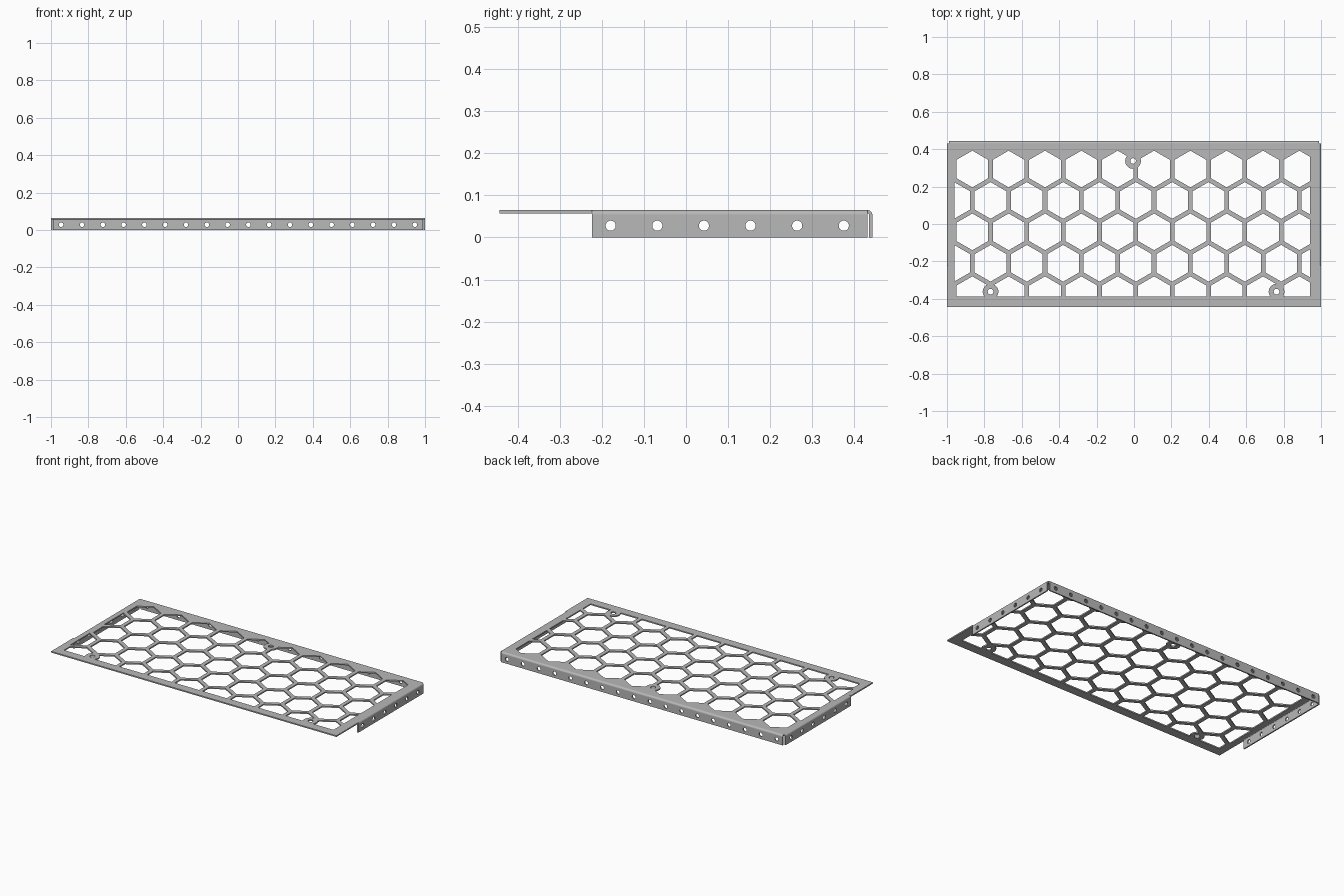
import bpy, bmesh, math
from mathutils import Matrix, Vector

cube = bpy.data.objects.get("Cube")
if cube:
    bpy.data.objects.remove(cube, do_unlink=True)

TOP, T, R = 0.065, 0.008, 0.012        # sheet top, thickness, bend radius
HX, HY = 1.0, 0.443                    # half sizes
SIDE_FRONT = -0.223                    # where the side flanges begin
PITCH, ROW = 0.1943, 0.168             # honeycomb spacing
BOSSES = [(-0.005, 0.337), (-0.767, -0.362), (0.762, -0.362)]

steel = bpy.data.materials.new("grey steel")
steel.use_nodes = True
steel.diffuse_color = (0.48, 0.48, 0.48, 1)
steel.node_tree.nodes["Principled BSDF"].inputs["Base Color"].default_value = (0.48, 0.48, 0.48, 1)


def finish(name, bm):
    bmesh.ops.recalc_face_normals(bm, faces=bm.faces)
    mesh = bpy.data.meshes.new(name)
    bm.to_mesh(mesh)
    bm.free()
    mesh.materials.append(steel)
    obj = bpy.data.objects.new(name, mesh)
    bpy.context.collection.objects.link(obj)
    return obj


def add_prism(bm, points, direction):
    """Extrude a closed loop of points along a direction."""
    face = bm.faces.new([bm.verts.new(p) for p in points])
    out = bmesh.ops.extrude_face_region(bm, geom=[face], use_keep_orig=True)
    moved = [g for g in out["geom"] if isinstance(g, bmesh.types.BMVert)]
    bmesh.ops.translate(bm, verts=moved, vec=direction)


def add_cylinders(name, centres, radius, axis="Z", depth=0.1):
    """One cutter object made of many equal cylinders."""
    turn = {"X": Matrix.Rotation(math.pi / 2, 4, "Y"),
            "Y": Matrix.Rotation(math.pi / 2, 4, "X"),
            "Z": Matrix.Identity(4)}[axis]
    bm = bmesh.new()
    for c in centres:
        bmesh.ops.create_cone(bm, cap_ends=True, segments=32, radius1=radius,
                              radius2=radius, depth=depth,
                              matrix=Matrix.Translation(c) @ turn)
    obj = finish(name, bm)
    obj.hide_render = True
    return obj


def cut(obj, cutter, operation="DIFFERENCE"):
    """Apply a boolean and discard the cutter."""
    mod = obj.modifiers.new("cut", "BOOLEAN")
    mod.operation, mod.object, mod.solver = operation, cutter, "EXACT"
    graph = bpy.context.evaluated_depsgraph_get()
    graph.update()
    mesh = bpy.data.meshes.new_from_object(obj.evaluated_get(graph))
    obj.modifiers.clear()
    obj.data = mesh
    bpy.data.objects.remove(cutter, do_unlink=True)


# Flat sheet, wider in front of the side flanges
half = [(HX, -HY), (HX, SIDE_FRONT), (HX - R, SIDE_FRONT), (HX - R, HY - R)]
outline = half + [(-x, y) for x, y in reversed(half)]
bm = bmesh.new()
add_prism(bm, [(x, y, TOP - T) for x, y in outline], (0, 0, T))
plate = finish("honeycomb_plate", bm)

# Hexagonal openings, trimmed to the border and kept clear of the bosses
bm = bmesh.new()
for row in range(5):
    cy = 0.294 - row * ROW
    shift = 0.01 - (PITCH / 2 if row % 2 == 0 else 0)
    for k in range(-5, 6):
        cx = shift + k * PITCH
        if abs(cx) < 1.0:
            ring = [(cx + 0.098 * math.sin(i * math.pi / 3),
                     cy + 0.098 * math.cos(i * math.pi / 3), 0) for i in range(6)]
            add_prism(bm, ring, (0, 0, 0.12))
openings = finish("opening_cutter", bm)
openings.hide_render = True
bm = bmesh.new()
window = [(-0.96, -0.387), (0.94, -0.387), (0.94, 0.41), (-0.96, 0.41)]
add_prism(bm, [(x, y, 0.02) for x, y in window], (0, 0, 0.08))
cut(openings, finish("window_cutter", bm), "INTERSECT")
centres = [Vector((x, y, 0.06)) for x, y in BOSSES]
cut(openings, add_cylinders("boss_cutter", centres, 0.042, depth=0.2))
cut(plate, openings)
cut(plate, add_cylinders("boss_hole_cutter", centres, 0.015))


def flange_profile():
    """Bent strip section as (distance inward from outer face, height)."""
    arc = [i * math.pi / 16 for i in range(9)]
    outer = [(R - R * math.sin(a), TOP - R + R * math.cos(a)) for a in arc]
    inner = [(R - (R - T) * math.sin(a), TOP - R + (R - T) * math.cos(a)) for a in arc]
    return outer + [(0, 0), (T, 0)] + inner[::-1]


# Side flanges with bolt holes
for name, s in (("left_flange", 1), ("right_flange", -1)):
    bm = bmesh.new()
    add_prism(bm, [(s * (HX - u), SIDE_FRONT, z) for u, z in flange_profile()],
              (0, HY - R - SIDE_FRONT, 0))
    flange = finish(name, bm)
    holes = [Vector((s * HX, -0.179 + i * 0.1108, 0.028)) for i in range(6)]
    cut(flange, add_cylinders("side_hole_cutter", holes, 0.012, "X"))

# Back flange with bolt holes
bm = bmesh.new()
add_prism(bm, [(-HX + R, HY - u, z) for u, z in flange_profile()], (2 * (HX - R), 0, 0))
back = finish("back_flange", bm)
holes = [Vector(((i - 8.5) * 0.1112, HY, 0.028)) for i in range(18)]
cut(back, add_cylinders("back_hole_cutter", holes, 0.012, "Y"))
